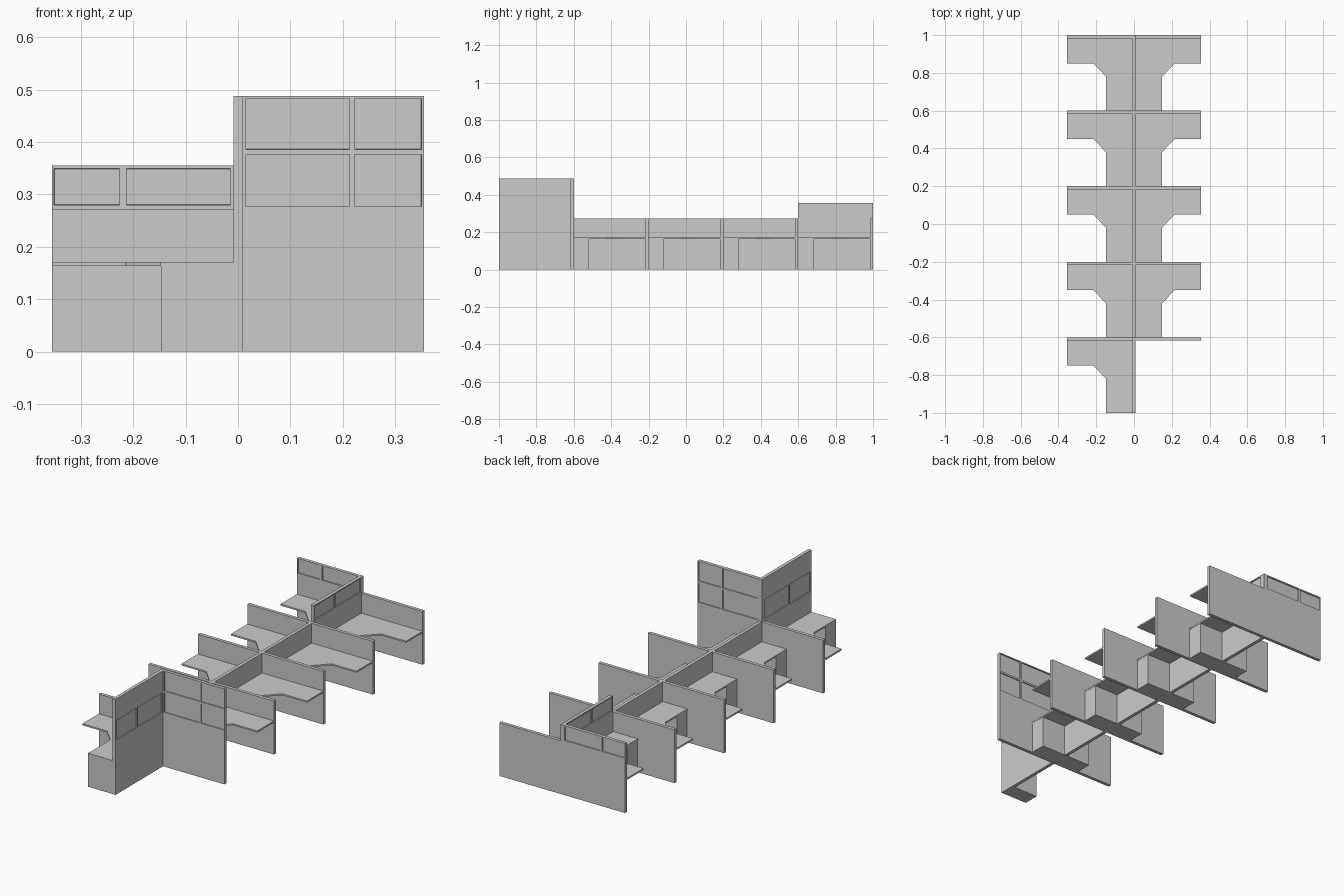
import bpy, bmesh
from mathutils import Vector

if "Cube" in bpy.data.objects:
    bpy.data.objects.remove(bpy.data.objects["Cube"])

T = 0.017          # panel thickness
LOW, MID, TALL = 0.272, 0.355, 0.488
BAYS = [-1.0, -0.6, -0.2, 0.2, 0.6]


def finish(name, bm):
    bmesh.ops.recalc_face_normals(bm, faces=bm.faces)
    mesh = bpy.data.meshes.new(name)
    bm.to_mesh(mesh)
    bm.free()
    bpy.context.collection.objects.link(bpy.data.objects.new(name, mesh))


def box(lo, hi):
    bm = bmesh.new()
    bmesh.ops.create_cube(bm, size=1)
    for v in bm.verts:
        v.co = Vector([lo[i] + (v.co[i] + 0.5) * (hi[i] - lo[i]) for i in range(3)])
    return bm


def panel(name, lo, hi, axis=0, us=(), zs=()):
    """Panel running along axis; us/zs are window spans, recessed on both faces."""
    bm = box(lo, hi)
    for a, spans in ((axis, us), (2, zs)):
        for cut in [c for span in spans for c in span]:
            co, no = Vector((0, 0, 0)), Vector((0, 0, 0))
            co[a], no[a] = cut, 1
            bmesh.ops.bisect_plane(bm, geom=bm.verts[:] + bm.edges[:] + bm.faces[:],
                                   plane_co=co, plane_no=no)
    bm.normal_update()
    panes = []
    for f in bm.faces:
        c = f.calc_center_median()
        if (abs(f.normal[1 - axis]) > 0.9
                and any(a < c[axis] < b for a, b in us)
                and any(a < c.z < b for a, b in zs)):
            panes.append(f)
    if panes:
        bmesh.ops.inset_individual(bm, faces=panes, thickness=0.0004, depth=-0.005)
    finish(name, bm)


def desk(name, y, side):
    pts = [(0.008, 0), (0.148, 0), (0.148, 0.18), (0.215, 0.25),
           (0.355, 0.25), (0.355, 0.4 - T), (0.008, 0.4 - T)]
    bm = bmesh.new()
    face = bm.faces.new([bm.verts.new((side * px, y + py, 0.163)) for px, py in pts])
    ext = bmesh.ops.extrude_face_region(bm, geom=[face])
    for v in ext["geom"]:
        if isinstance(v, bmesh.types.BMVert):
            v.co.z = 0.171
    finish(name, bm)


# Central spine: tall front section, low middle, windowed rear section
E = T / 2
panel("spine_front", (-E, -1, 0), (E, -0.6, TALL), 1,
      [(-0.994, -0.829), (-0.821, -0.625)], [(0.278, 0.378)])
panel("spine_middle", (-E, -0.6, 0), (E, 0.6, LOW), 1)
panel("spine_rear", (-E, 0.6, 0), (E, 1, MID), 1,
      [(0.606, 0.767), (0.775, 0.976)], [(0.28, 0.349)])

# Cross panels at the back of every bay
for i, y in enumerate(BAYS):
    yb = y + 0.4
    for side, label in ((-1, "left"), (1, "right")):
        x0, x1 = sorted((side * E, side * 0.355))
        name, lo = f"cross_panel_{label}_{i + 1}", (x0, yb - T, 0)
        if i == 0 and side == 1:
            panel(name, lo, (x1, yb, TALL), 0,
                  [(0.015, 0.213), (0.223, 0.35)], [(0.277, 0.376), (0.386, 0.483)])
        elif i == 4 and side == -1:
            panel(name, lo, (x1, yb, MID), 0,
                  [(-0.351, -0.226), (-0.213, -0.014)], [(0.28, 0.349)])
        else:
            panel(name, lo, (x1, yb, LOW))
        # Corner desk with its pedestal (none in the front right bay)
        if i == 0 and side == 1:
            continue
        desk(f"desk_{label}_{i + 1}", y, side)
        p0, p1 = sorted((side * E, side * 0.147))
        finish(f"pedestal_{label}_{i + 1}", box((p0, y, 0), (p1, y + 0.082, 0.163)))
